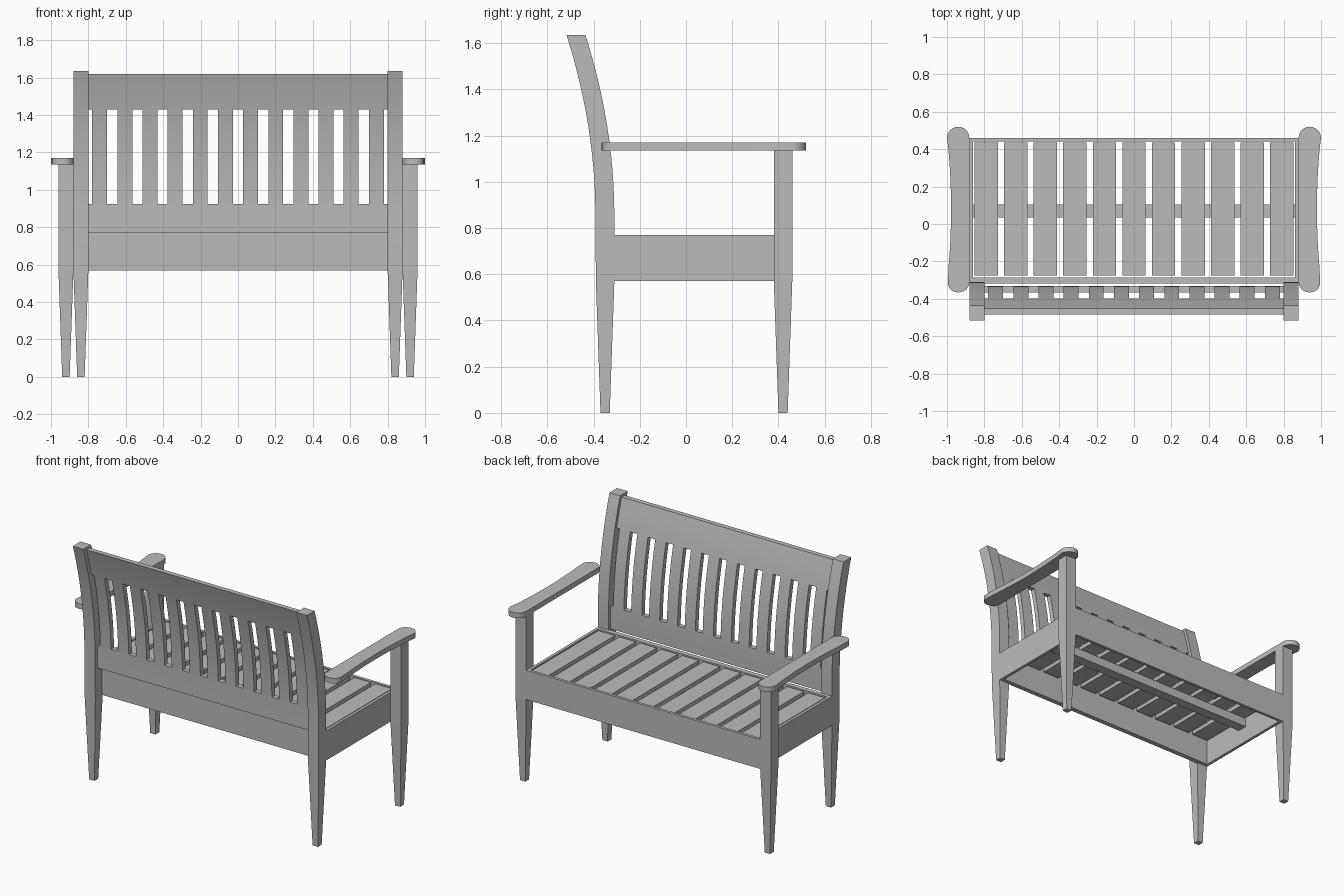
import bpy, bmesh
from math import sin, cos, pi, radians

cube = bpy.data.objects.get("Cube")
if cube:
    bpy.data.objects.remove(cube, do_unlink=True)

GREY = (0.5, 0.5, 0.5, 1)
mat = bpy.data.materials.new("plain grey")
mat.use_nodes = True
mat.diffuse_color = GREY
mat.node_tree.nodes["Principled BSDF"].inputs["Base Color"].default_value = GREY


def finish(name, bm, mirror=False, smooth=False):
    bmesh.ops.recalc_face_normals(bm, faces=bm.faces)
    mesh = bpy.data.meshes.new(name)
    bm.to_mesh(mesh)
    bm.free()
    mesh.materials.append(mat)
    if smooth:
        mesh.polygons.foreach_set("use_smooth", [True] * len(mesh.polygons))
        mesh.set_sharp_from_angle(angle=radians(30))
    ob = bpy.data.objects.new(name, mesh)
    bpy.context.scene.collection.objects.link(ob)
    if mirror:
        ob.modifiers.new("Mirror", "MIRROR")
    return ob


def loft(name, rings, **kw):
    """Skin a stack of rectangles given as (x0, x1, y0, y1, z)."""
    bm = bmesh.new()
    loops = [[bm.verts.new(p) for p in
              ((a, c, z), (b, c, z), (b, d, z), (a, d, z))]
             for a, b, c, d, z in rings]
    for lo, hi in zip(loops, loops[1:]):
        for i in range(4):
            j = (i + 1) % 4
            bm.faces.new((lo[i], lo[j], hi[j], hi[i]))
    bm.faces.new(loops[0][::-1])
    bm.faces.new(loops[-1])
    return finish(name, bm, **kw)


def box(name, x0, x1, y0, y1, z0, z1, **kw):
    return loft(name, [(x0, x1, y0, y1, z0), (x0, x1, y0, y1, z1)], **kw)


def lean(z):
    """Backward sweep of the backrest at height z."""
    return -0.125 * (max(0, z - 0.85) / 0.785) ** 2


def curved(x0, x1, y0, y1, z0, z1, steps):
    """Rings of an upright that follows the backrest sweep."""
    rings = []
    for i in range(steps + 1):
        z = z0 + (z1 - z0) * i / steps
        rings.append((x0, x1, y0 + lean(z), y1 + lean(z), z))
    return rings


SEAT, APRON = 0.77, 0.57

# Legs: tapered below the apron
loft("front_legs", [(0.90, 0.94, 0.40, 0.44, 0),
                    (0.88, 0.96, 0.38, 0.46, APRON),
                    (0.88, 0.96, 0.38, 0.46, 1.135)], mirror=True)
loft("back_posts", [(0.82, 0.86, -0.37, -0.33, 0),
                    (0.80, 0.88, -0.39, -0.31, APRON)]
     + curved(0.80, 0.88, -0.392, -0.31, 0.85, 1.635, 12),
     mirror=True, smooth=True)

# Seat frame
box("front_apron", -0.88, 0.88, 0.44, 0.46, APRON, SEAT)
box("side_aprons", 0.86, 0.88, -0.31, 0.44, APRON, SEAT, mirror=True)
box("back_apron", -0.86, 0.86, -0.318, -0.285, APRON, SEAT)
box("seat_beam", -0.86, 0.86, 0.035, 0.105, 0.68, 0.74)

# Seat slats
for i in range(11):
    x = (i - 5) * 0.158
    box(f"seat_slat_{i + 1}", x - 0.0625, x + 0.0625, -0.275, 0.435, 0.74, 0.766)

# Backrest
PANEL = (-0.364, -0.331)
loft("lower_back_rail", curved(-0.80, 0.80, *PANEL, SEAT, 0.925, 3), smooth=True)
loft("upper_back_rail", curved(-0.80, 0.80, *PANEL, 1.43, 1.62, 4), smooth=True)
for i in range(12):
    x = (i - 5.5) * 0.1345
    loft(f"back_slat_{i + 1}",
         curved(x - 0.04, x + 0.04, *PANEL, 0.925, 1.43, 8), smooth=True)


# Armrests: rounded ends, waisted outer edge
def arc(cx, cy, r, a0, a1, n):
    return [(cx + r * cos(radians(a0 + (a1 - a0) * i / n)),
             cy + r * sin(radians(a0 + (a1 - a0) * i / n))) for i in range(n + 1)]


outline = arc(0.935, -0.31, 0.055, 180, 270, 6)
outline += arc(0.945, -0.315, 0.05, 270, 360, 6)
for i in range(9):
    y = -0.24 + 0.08 * i
    outline.append((0.978 + 0.02 * ((y - 0.08) / 0.38) ** 2, y))
outline += arc(0.94, 0.46, 0.06, 0, 180, 12)

bm = bmesh.new()
base = bm.faces.new([bm.verts.new((x, y, 1.135)) for x, y in outline])
top = bmesh.ops.extrude_face_region(bm, geom=[base], use_keep_orig=True)
bmesh.ops.translate(bm, vec=(0, 0, 0.035),
                    verts=[v for v in top["geom"] if isinstance(v, bmesh.types.BMVert)])
finish("armrests", bm, mirror=True, smooth=True)
